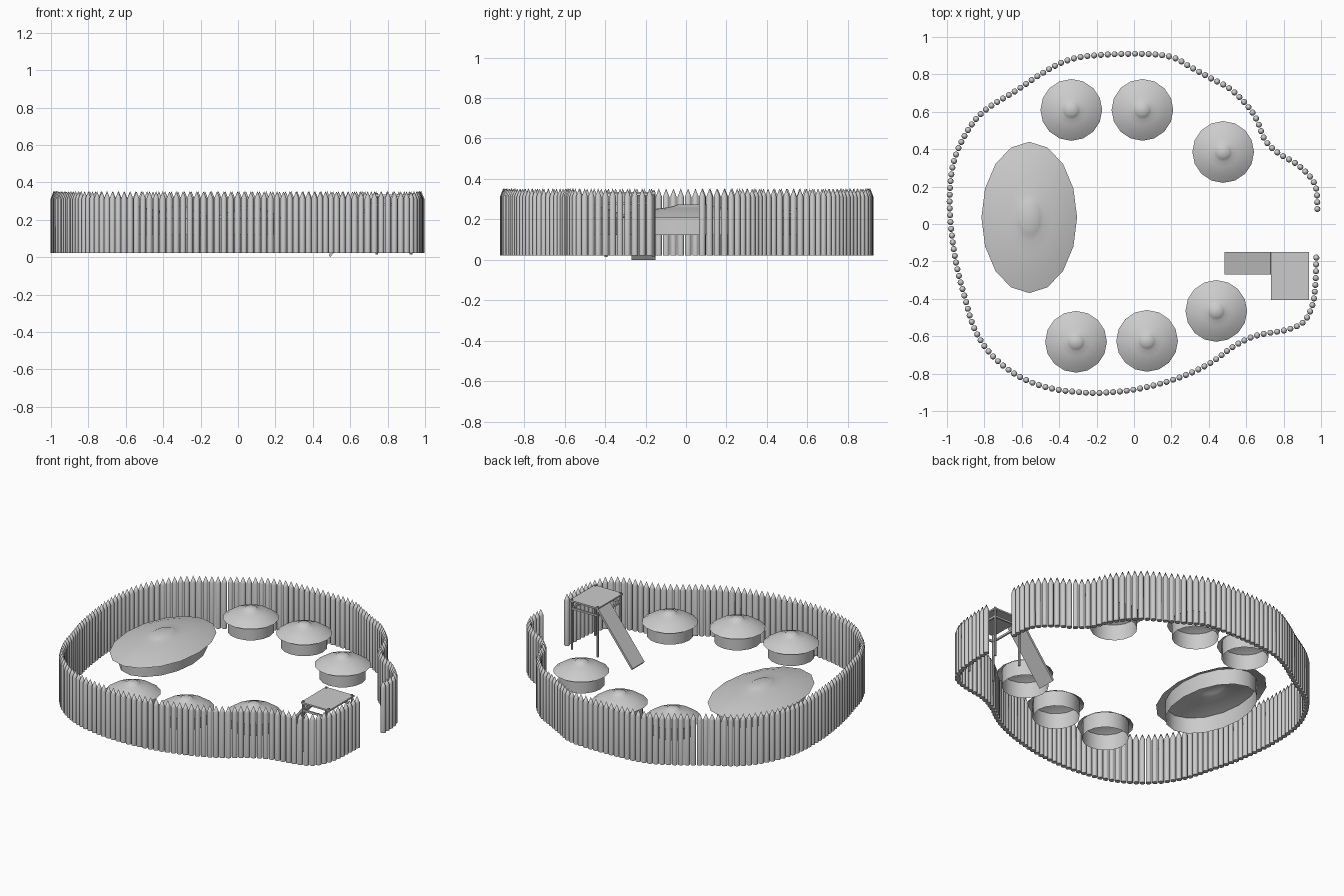
import bpy, bmesh, math
from mathutils import Vector, Matrix

if "Cube" in bpy.data.objects:
    bpy.data.objects.remove(bpy.data.objects["Cube"])


def finish(bm, name, angle=None):
    me = bpy.data.meshes.new(name)
    bm.to_mesh(me)
    bm.free()
    ob = bpy.data.objects.new(name, me)
    bpy.context.collection.objects.link(ob)
    if angle:
        bpy.ops.object.select_all(action='DESELECT')
        ob.select_set(True)
        bpy.context.view_layer.objects.active = ob
        bpy.ops.object.shade_smooth_by_angle(angle=math.radians(angle))
    return ob


def lathe(bm, profile, sides, cx=0, cy=0, sx=1, sy=1, cap_top=False, cap_bottom=False):
    rings = []
    for r, z in profile:
        if r == 0:
            rings.append([bm.verts.new((cx, cy, z))] * sides)
            continue
        ang = [2 * math.pi * i / sides for i in range(sides)]
        rings.append([bm.verts.new((cx + r * sx * math.cos(a), cy + r * sy * math.sin(a), z)) for a in ang])
    for a, b in zip(rings, rings[1:]):
        for i in range(sides):
            j = (i + 1) % sides
            bm.faces.new((a[i], a[j], b[i]) if b[i] is b[j] else (a[i], a[j], b[j], b[i]))
    if cap_top:
        bm.faces.new(rings[-1])
    if cap_bottom:
        bm.faces.new(rings[0][::-1])


def box(bm, lo, hi):
    lo, hi = Vector(lo), Vector(hi)
    d = hi - lo
    bmesh.ops.create_cube(bm, size=1, matrix=Matrix.Translation((lo + hi) / 2) @ Matrix.Diagonal((*d, 1)))


# Palisade path, running anticlockwise from one gate side to the other
path = [Vector(p) for p in [
    (.98, .08), (.975, .185), (.943, .25), (.87, .32), (.77, .38), (.70, .45), (.655, .56),
    (.595, .645), (.51, .725), (.40, .785), (.30, .84), (.20, .893), (.03, .91), (-.23, .90),
    (-.37, .87), (-.50, .80), (-.62, .72), (-.80, .605), (-.895, .49), (-.96, .345),
    (-.984, .185), (-.98, 0), (-.95, -.215), (-.905, -.39), (-.855, -.555), (-.77, -.69),
    (-.64, -.80), (-.48, -.87), (-.29, -.90), (-.125, -.90), (.055, -.875), (.245, -.82),
    (.405, -.745), (.54, -.65), (.66, -.595), (.82, -.565), (.91, -.52), (.955, -.43),
    (.97, -.32), (.975, -.18)]]


def smooth_path(pts, steps=12):
    p = [pts[0]] + pts + [pts[-1]]
    out = []
    for i in range(1, len(p) - 2):
        a, b, c, d = p[i - 1:i + 3]
        for k in range(steps):
            t = k / steps
            out.append(.5 * (2 * b + (c - a) * t + (2 * a - 5 * b + 4 * c - d) * t * t
                             + (3 * b - a - 3 * c + d) * t ** 3))
    return out + [pts[-1]]


def resample(pts, spacing):
    lens = [0]
    for a, b in zip(pts, pts[1:]):
        lens.append(lens[-1] + (b - a).length)
    n = round(lens[-1] / spacing)
    out, j = [], 0
    for i in range(n + 1):
        s = lens[-1] * i / n
        while j < len(pts) - 2 and lens[j + 1] < s:
            j += 1
        t = (s - lens[j]) / max(lens[j + 1] - lens[j], 1e-9)
        out.append(pts[j].lerp(pts[j + 1], t))
    return out


# Sharpened stakes
bm = bmesh.new()
for p in resample(smooth_path(path), .0365):
    lathe(bm, [(.0165, .022), (.0165, .312), (0, .353)], 10, p.x, p.y, cap_bottom=True)
finish(bm, "palisade", 40)

# Huts: open ring wall with a wide roof
huts = [(-.335, .61, 1, 1), (.045, .61, 1, 1), (.477, .385, 1, 1), (.44, -.465, 1, 1),
        (.07, -.625, 1, 1), (-.31, -.63, 1, 1), (-.56, .035, 1.55, 2.45)]
roof = [(.165, .207), (.125, .234), (.08, .251), (.052, .259), (.038, .267), (.03, .275)]
for i, h in enumerate(huts):
    kind = "great_hut" if h[2] > 1 else f"hut_{i + 1}"
    bm = bmesh.new()
    lathe(bm, [(.137, .122), (.137, .225)], 16, *h)
    finish(bm, kind + "_wall", 40)
    bm = bmesh.new()
    lathe(bm, roof, 16, *h, cap_top=True)
    finish(bm, kind + "_roof", 50)

# Watch platform: deck, corner legs, rails under the deck
bm = bmesh.new()
box(bm, (.732, -.405, .325), (.935, -.15, .335))
finish(bm, "platform_deck")
bm = bmesh.new()
for x in (.742, .925):
    for y in (-.395, -.16):
        lathe(bm, [(.007, .015), (.007, .342)], 8, x, y, cap_top=True, cap_bottom=True)
finish(bm, "platform_legs", 40)
bm = bmesh.new()
for x in (.742, .925):
    box(bm, (x - .005, -.395, .275), (x + .005, -.16, .287))
for y in (-.395, -.16):
    box(bm, (.742, y - .005, .275), (.925, y + .005, .287))
finish(bm, "platform_rails")

# Sloping ramp from the deck to the ground
bm = bmesh.new()
side = [(.485, .012), (.493, 0), (.738, .318), (.730, .33)]
f = bm.faces.new([bm.verts.new((x, -.27, z)) for x, z in side])
ext = bmesh.ops.extrude_face_region(bm, geom=[f])
bmesh.ops.translate(bm, vec=(0, .12, 0), verts=[v for v in ext["geom"] if isinstance(v, bmesh.types.BMVert)])
bmesh.ops.recalc_face_normals(bm, faces=bm.faces)
finish(bm, "ramp")
